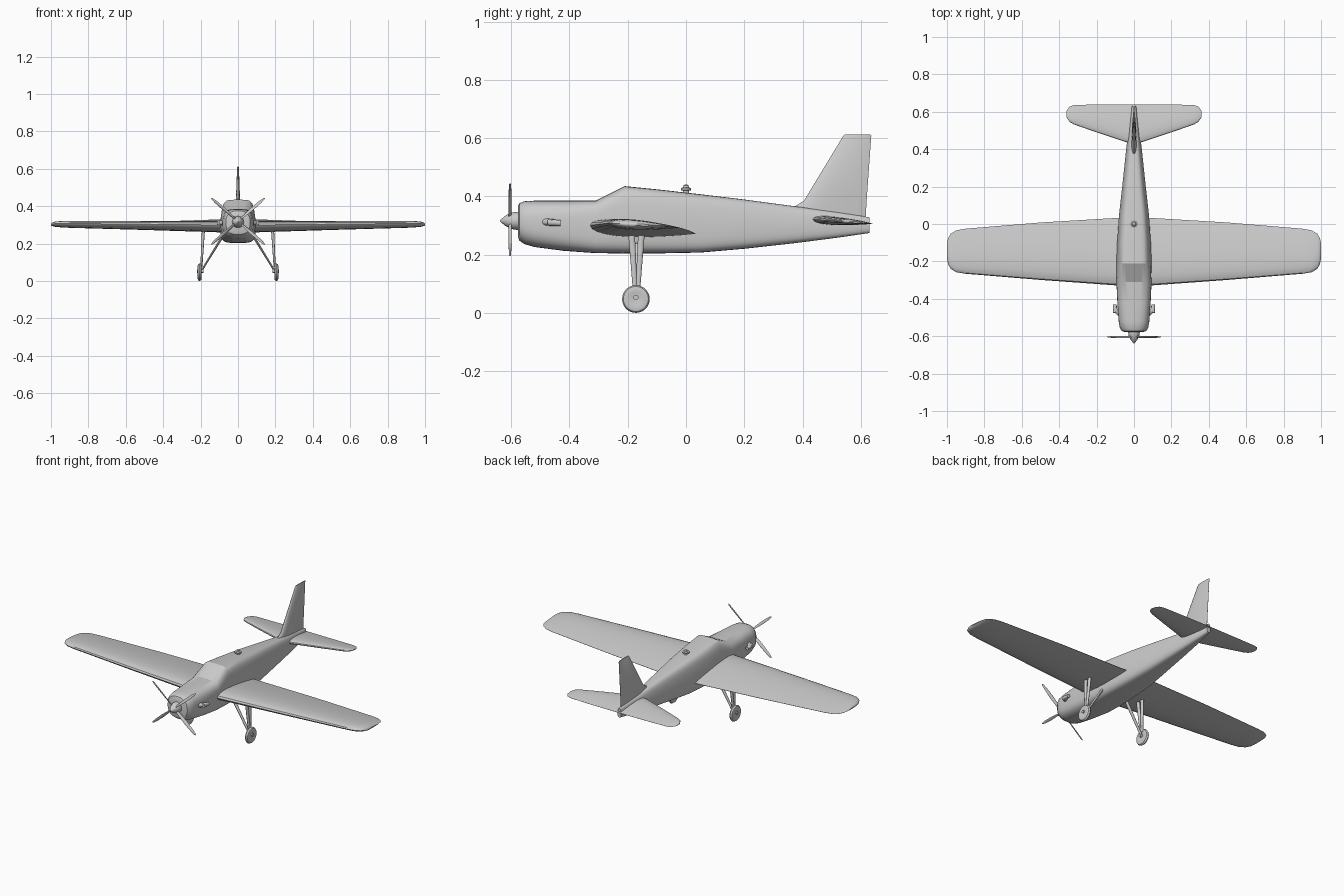
import bpy, bmesh, math
from mathutils import Vector

if "Cube" in bpy.data.objects:
    bpy.data.objects.remove(bpy.data.objects["Cube"])


def finish(name, bm, angle=35):
    bmesh.ops.remove_doubles(bm, verts=bm.verts, dist=1e-5)
    bmesh.ops.recalc_face_normals(bm, faces=bm.faces)
    mesh = bpy.data.meshes.new(name)
    bm.to_mesh(mesh)
    bm.free()
    ob = bpy.data.objects.new(name, mesh)
    bpy.context.collection.objects.link(ob)
    bpy.ops.object.select_all(action='DESELECT')
    ob.select_set(True)
    bpy.context.view_layer.objects.active = ob
    bpy.ops.object.shade_smooth_by_angle(angle=math.radians(angle))
    return ob


def loft(name, rings, angle=35):
    """Skin a list of equal-length closed rings and cap both ends."""
    bm = bmesh.new()
    vs = [[bm.verts.new(p) for p in r] for r in rings]
    n = len(vs[0])
    for a, b in zip(vs, vs[1:]):
        for i in range(n):
            j = (i + 1) % n
            bm.faces.new((a[i], a[j], b[j], b[i]))
    bm.faces.new(vs[0])
    bm.faces.new(vs[-1])
    return finish(name, bm, angle)


def body_ring(y, w, bottom, top, power, roof=1.0, n=40):
    """Superellipse section; roof narrows the upper part."""
    zc, h = (top + bottom) / 2, (top - bottom) / 2
    ring = []
    for i in range(n):
        t = math.tau * i / n
        c, s = math.cos(t), math.sin(t)
        px = math.copysign(abs(c) ** (2 / power), c)
        pz = math.copysign(abs(s) ** (2 / power), s)
        k = 1 - (1 - roof) * max(0, pz)
        ring.append((w * k * px, y, zc + h * pz))
    return ring


def foil(lead, trail, thick, n=12):
    """Airfoil outline between a leading and a trailing edge point, as (along, up) steps."""
    ts = [0.5 - 0.5 * math.cos(math.pi * i / n) for i in range(n + 1)]
    yt = [5 * thick * (0.2969 * math.sqrt(t) - 0.126 * t - 0.3516 * t**2
                       + 0.2843 * t**3 - 0.1006 * t**4) for t in ts]
    upper = list(zip(ts, yt))
    lower = [(t, -h) for t, h in zip(ts, yt)][1:]
    return [(lead.lerp(trail, t), h) for t, h in upper + lower[::-1]]


def wing(name, stations):
    """Stations: x, lead y, trail y, lead z, trail z, thickness; mirrored to -x."""
    full = [(-s[0], *s[1:]) for s in reversed(stations)] + stations
    loft(name, [[(p.x, p.y, p.z + h) for p, h in
                 foil(Vector((x, a, za)), Vector((x, b, zb)), t)]
                for x, a, b, za, zb, t in full])


def rod(name, a, b, ra, rb, flat=1.0, n=14):
    """Tapered rod; flat scales its thickness across x."""
    a, b = Vector(a), Vector(b)
    d = (b - a).normalized()
    u = d.cross(Vector((0, 1, 0)))
    u = (u if u.length > 0.1 else Vector((1, 0, 0))).normalized()
    v = d.cross(u)
    loft(name, [[p + u * r * flat * math.cos(math.tau * i / n)
                 + v * r * math.sin(math.tau * i / n) for i in range(n)]
                for p, r in ((a, ra), (b, rb))])


def lathe(name, profile, centre, axis, n=28, angle=35):
    """Revolve (along, radius) pairs about the x, y or z axis."""
    rings = []
    for along, r in profile:
        ring = []
        for i in range(n):
            p = [r * math.cos(math.tau * i / n), r * math.sin(math.tau * i / n)]
            p.insert('xyz'.index(axis), along)
            ring.append(Vector(centre) + Vector(p))
        rings.append(ring)
    loft(name, rings, angle)


# Fuselage with cowling, raised cabin and tapering tail
loft("fuselage", [body_ring(*s) for s in (
    (-0.577, 0.050, 0.262, 0.365, 2.2),
    (-0.572, 0.065, 0.248, 0.376, 2.4),
    (-0.555, 0.076, 0.236, 0.383, 2.6),
    (-0.52, 0.082, 0.226, 0.385, 2.8),
    (-0.42, 0.089, 0.213, 0.385, 3.2),
    (-0.31, 0.094, 0.205, 0.385, 4.0),
    (-0.21, 0.094, 0.204, 0.435, 5.0, 0.86),
    (-0.10, 0.090, 0.204, 0.424, 5.0, 0.84),
    (0.05, 0.080, 0.207, 0.407, 5.0, 0.82),
    (0.20, 0.063, 0.220, 0.389, 4.5, 0.80),
    (0.38, 0.044, 0.240, 0.365, 4.0, 0.75),
    (0.52, 0.028, 0.258, 0.346, 3.5, 0.75),
    (0.63, 0.012, 0.274, 0.328, 3.0, 0.8))], 25)

# Main wing with rounded tips
wing("main_wing", [
    (0.0, -0.335, 0.030, 0.300, 0.272, 0.058),
    (0.10, -0.328, 0.032, 0.300, 0.272, 0.058),
    (0.50, -0.299, 0.008, 0.304, 0.283, 0.046),
    (0.90, -0.266, -0.025, 0.308, 0.293, 0.036),
    (0.95, -0.258, -0.034, 0.308, 0.295, 0.032),
    (0.98, -0.240, -0.052, 0.307, 0.297, 0.026),
    (0.994, -0.215, -0.075, 0.305, 0.299, 0.018),
    (1.0, -0.180, -0.105, 0.303, 0.300, 0.006)])

# Horizontal tail
wing("tailplane", [
    (0.0, 0.425, 0.640, 0.322, 0.306, 0.030),
    (0.05, 0.440, 0.640, 0.321, 0.306, 0.028),
    (0.20, 0.490, 0.639, 0.318, 0.306, 0.023),
    (0.32, 0.532, 0.636, 0.315, 0.307, 0.018),
    (0.345, 0.546, 0.628, 0.314, 0.308, 0.014),
    (0.36, 0.570, 0.605, 0.312, 0.309, 0.005)])

# Vertical fin with small dorsal fillet
loft("tail_fin", [[(h, p.y, p.z) for p, h in
                   foil(Vector((0, a, za)), Vector((0, b, zb)), t)]
                  for a, za, b, zb, t in (
    (0.36, 0.345, 0.615, 0.300, 0.030),
    (0.375, 0.366, 0.618, 0.350, 0.028),
    (0.405, 0.385, 0.620, 0.385, 0.026),
    (0.54, 0.608, 0.636, 0.608, 0.010),
    (0.545, 0.612, 0.633, 0.612, 0.006))])

# Spinner and its backing collar
lathe("spinner", [(-0.638, 0.002), (-0.632, 0.008), (-0.618, 0.019),
                  (-0.600, 0.028), (-0.582, 0.031), (-0.565, 0.031)],
      (0, 0, 0.316), 'y')

# Four twisted propeller blades in an X
for k, deg in enumerate((41, 139, 221, 319)):
    out = Vector((math.cos(math.radians(deg)), 0, math.sin(math.radians(deg))))
    side = out.cross(Vector((0, 1, 0)))
    rings = []
    for r, w, twist in ((0.015, 0.006, 55), (0.05, 0.008, 45), (0.10, 0.010, 33),
                        (0.16, 0.008, 24), (0.182, 0.005, 20), (0.19, 0.001, 20)):
        tw = math.radians(twist)
        a = side * math.cos(tw) + Vector((0, math.sin(tw), 0))
        b = out.cross(a)
        rings.append([Vector((0, -0.604, 0.32)) + out * r
                      + a * w * math.cos(math.tau * i / 12)
                      + b * min(w, 0.0028) * math.sin(math.tau * i / 12)
                      for i in range(12)])
    loft(f"propeller_blade_{k + 1}", rings)

for s, label in ((1, "right"), (-1, "left")):
    # Landing gear: upright legs, diagonal brace, axle and wheel
    for dy, pos in ((-0.018, "front"), (0.018, "rear")):
        rod(f"{label}_{pos}_leg", (s * 0.184, -0.17 + dy, 0.29),
            (s * 0.196, -0.17 + dy * 0.25, 0.075), 0.012, 0.008, 0.7)
    rod(f"{label}_gear_brace", (s * 0.085, -0.17, 0.235),
        (s * 0.192, -0.17, 0.060), 0.011, 0.008, 0.6)
    rod(f"{label}_axle", (s * 0.185, -0.172, 0.053), (s * 0.22, -0.172, 0.053),
        0.009, 0.009)
    lathe(f"{label}_wheel", [(-0.008, 0.022), (-0.011, 0.034), (-0.008, 0.043),
                             (0, 0.0475), (0.008, 0.043), (0.011, 0.034),
                             (0.008, 0.022)], (s * 0.205, -0.172, 0.0475), 'x')
    # Exhaust stub bending out of the cowling and backwards
    rod(f"{label}_exhaust_stub", (s * 0.075, -0.485, 0.312),
        (s * 0.104, -0.455, 0.310), 0.012, 0.012)
    rod(f"{label}_exhaust_pipe", (s * 0.101, -0.475, 0.311),
        (s * 0.103, -0.430, 0.308), 0.012, 0.010)

# Roof beacon
lathe("roof_beacon", [(0.405, 0.010), (0.420, 0.010), (0.421, 0.018),
                      (0.428, 0.018), (0.431, 0.010), (0.438, 0.008),
                      (0.441, 0.003)], (0, 0, 0), 'z', 20)
